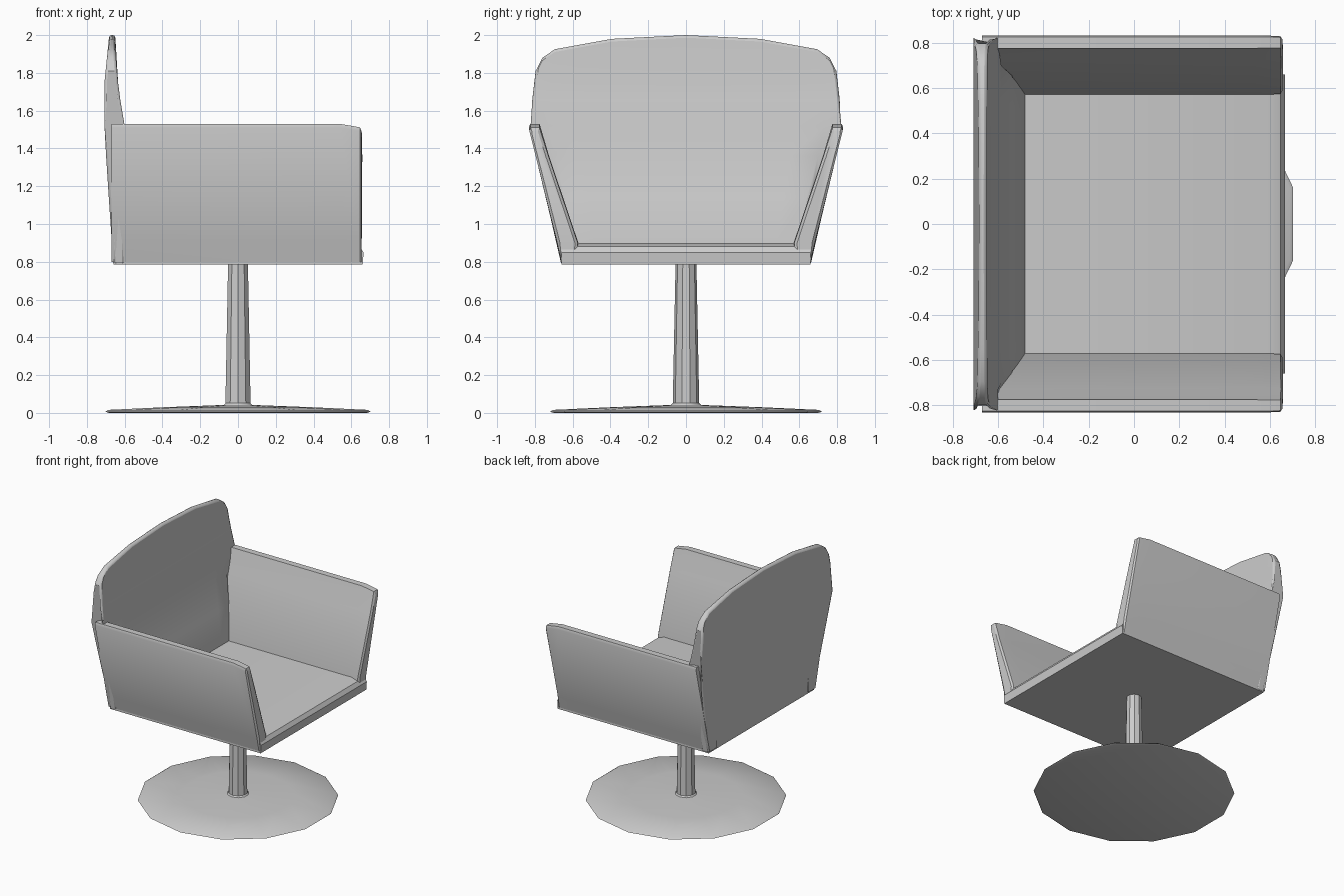
import bpy, bmesh
from math import sin, cos, pi

if "Cube" in bpy.data.objects:
    bpy.data.objects.remove(bpy.data.objects["Cube"])


def make_object(name, verts, faces, bevel=0.0):
    mesh = bpy.data.meshes.new(name)
    bm = bmesh.new()
    vs = [bm.verts.new(v) for v in verts]
    for f in faces:
        bm.faces.new([vs[i] for i in f])
    bmesh.ops.recalc_face_normals(bm, faces=bm.faces)
    bm.to_mesh(mesh)
    bm.free()
    ob = bpy.data.objects.new(name, mesh)
    bpy.context.collection.objects.link(ob)
    bpy.ops.object.select_all(action='DESELECT')
    ob.select_set(True)
    bpy.context.view_layer.objects.active = ob
    bpy.ops.object.shade_smooth_by_angle(angle=0.6)
    if bevel:
        m = ob.modifiers.new("soft_edges", 'BEVEL')
        m.width, m.segments, m.limit_method, m.angle_limit = bevel, 2, 'ANGLE', 0.9
    return ob


def loft(name, rings, bevel=0.0):
    """Skin closed rings of equal length and cap both ends."""
    n = len(rings[0])
    verts = [p for r in rings for p in r]
    faces = [(k * n + i, k * n + (i + 1) % n, (k + 1) * n + (i + 1) % n, (k + 1) * n + i)
             for k in range(len(rings) - 1) for i in range(n)]
    faces += [tuple(range(n)), tuple(range(len(verts) - n, len(verts)))]
    return make_object(name, verts, faces, bevel)


def lerp(table, t):
    for (a, va), (b, vb) in zip(table, table[1:]):
        if t <= b:
            return va + (vb - va) * max(0, t - a) / (b - a)
    return table[-1][1]


# Base: 14-sided shallow disc
def circle(r, z, n):
    return [(r * cos(pi / 2 + 2 * pi * i / n), r * sin(pi / 2 + 2 * pi * i / n), z) for i in range(n)]


loft("base_disc", [circle(r, z, 14) for r, z in
                   ((0.70, 0.0), (0.72, 0.006), (0.705, 0.016), (0.40, 0.03), (0.08, 0.042))])

# Pedestal: tapered column with a small flare at the foot
loft("pedestal", [circle(r, z, 10) for r, z in
                  ((0.09, 0.03), (0.07, 0.052), (0.055, 0.80))])

# Seat: side profile with a rounded front lip, swept across y
seat = [(-0.66, 0.785), (0.66, 0.785), (0.665, 0.85), (0.645, 0.88), (0.59, 0.90), (-0.66, 0.90)]
loft("seat", [[(x, y, z) for x, z in seat] for y in (-0.66, 0.66)])

# Arms: splayed cross-section, softened towards the front end
for s, name in ((1, "arm_left"), (-1, "arm_right")):
    rings = []
    for x, inset, top, lean in ((-0.67, 0, 1.53, 0), (0.54, 0, 1.53, 0),
                                (0.645, 0.003, 1.512, 0.003), (0.655, 0.018, 1.49, 0.003)):
        sec = [(0.575 + inset, 0.80), (0.57 + inset, 0.90), (0.725 + inset, 1.36),
               (0.775 + inset / 2, top), (0.825 - inset / 2, top),
               (0.832 - inset, top - 0.02), (0.66 + 0.025 - inset, 0.90), (0.66, 0.80)]
        rings.append([(x + (lean if 0.95 < z < 1.45 else 0), s * y, z) for y, z in sec])
    loft(name, rings)

# Backrest: columns across the width, each a closed front/back profile
width = [(0.785, 0.66), (0.9, 0.685), (1.52, 0.83), (1.82, 0.795), (2.0, 0.785)]
rear = [(0.785, -0.66), (1.3, -0.695), (1.52, -0.707), (1.75, -0.707), (2.0, -0.682)]
face = [(0.785, -0.48), (0.9, -0.48), (1.36, -0.585), (1.52, -0.60), (1.70, -0.63), (1.85, -0.645), (2.0, -0.65)]
crest = [(0, 2.0), (0.5, 1.98), (0.88, 1.925), (0.96, 1.88), (1.0, 1.81)]
levels = (0.785, 0.9, 1.14, 1.36, 1.52, 1.66, 1.75)
half = (0.25, 0.5, 0.7, 0.88, 0.96, 1.0)
rings = []
for u in [-h for h in reversed(half)] + [0] + list(half):
    zs = list(levels) + [lerp(crest, abs(u))]
    front = [(lerp(face, z), z) for z in zs]
    back = [(lerp(rear, z), z) for z in reversed(zs)]
    # the lower outside corner narrows to the thickness of the arm junction
    if abs(u) > 0.9:
        front = [(min(x, -0.60), z) for x, z in front]
    rings.append([(x, u * lerp(width, z), z) for x, z in front + back])
loft("backrest", rings, bevel=0.018)
